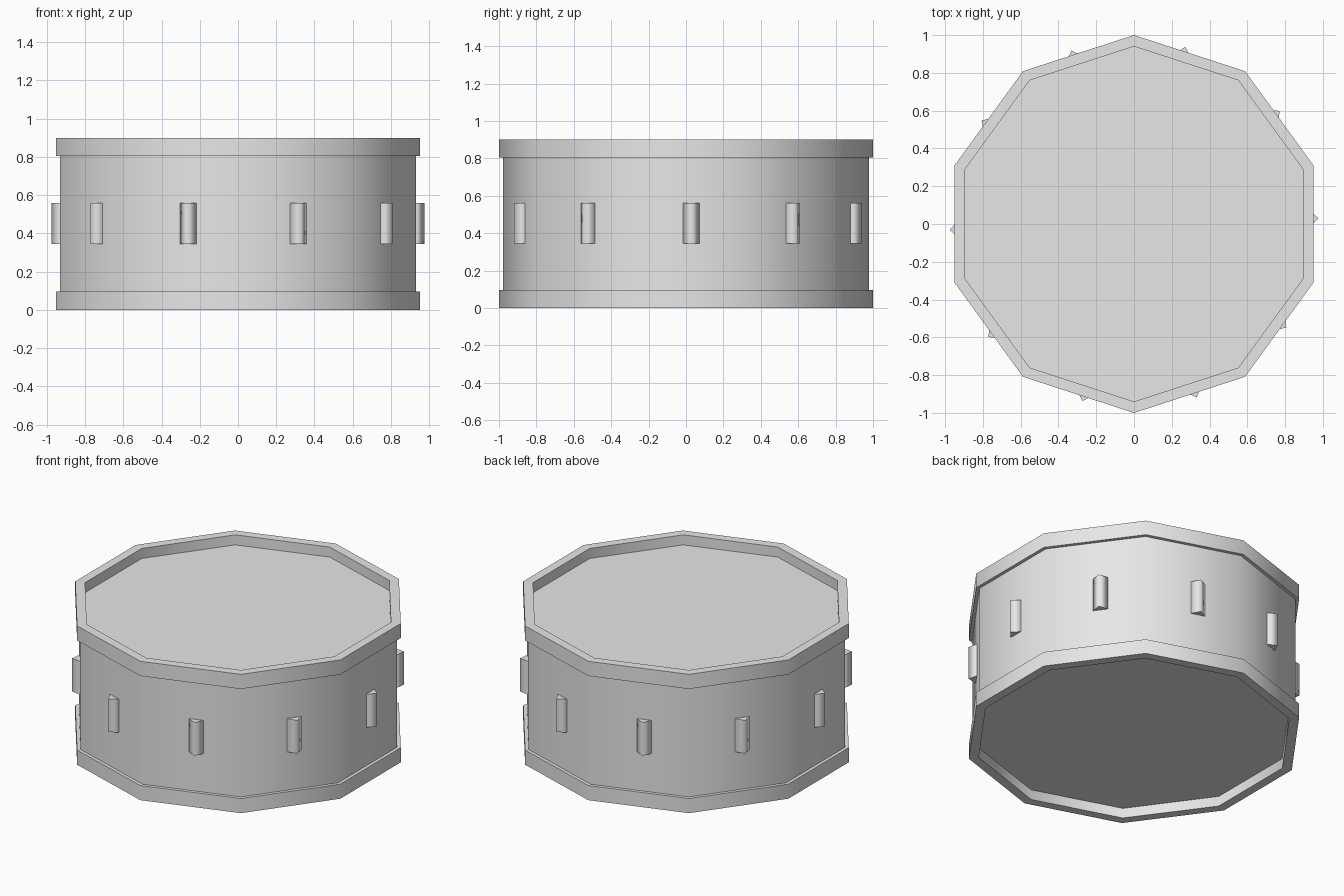
import bpy, bmesh
from math import pi, radians, sin, cos
from mathutils import Matrix

SIDES = 10
LUG_TWIST = radians(1.8)

cube = bpy.data.objects.get("Cube")
if cube:
    bpy.data.objects.remove(cube, do_unlink=True)

grey = bpy.data.materials.new("light_grey")
grey.use_nodes = True
colour = (0.8, 0.8, 0.8, 1)
grey.diffuse_color = colour
grey.node_tree.nodes["Principled BSDF"].inputs["Base Color"].default_value = colour


def finish(name, bm):
    """Smooth the upright faces and keep horizontal faces crisp."""
    bmesh.ops.recalc_face_normals(bm, faces=bm.faces)
    for f in bm.faces:
        f.smooth = abs(f.normal.z) < 0.5
    for e in bm.edges:
        e.smooth = all(f.smooth for f in e.link_faces)
    mesh = bpy.data.meshes.new(name)
    bm.to_mesh(mesh)
    bm.free()
    mesh.materials.append(grey)
    obj = bpy.data.objects.new(name, mesh)
    bpy.context.collection.objects.link(obj)
    return obj


def ring(bm, radius, z, sides=SIDES):
    return [bm.verts.new((radius * sin(2 * pi * i / sides),
                          radius * cos(2 * pi * i / sides), z))
            for i in range(sides)]


def bridge(bm, a, b):
    n = len(a)
    for i in range(n):
        j = (i + 1) % n
        bm.faces.new((a[i], a[j], b[j], b[i]))


def prism(name, radius, z0, z1, sides=SIDES):
    bm = bmesh.new()
    low, high = ring(bm, radius, z0, sides), ring(bm, radius, z1, sides)
    bridge(bm, low, high)
    bm.faces.new(low)
    bm.faces.new(high)
    return finish(name, bm)


def hoop(name, z0, z1):
    bm = bmesh.new()
    loops = [ring(bm, r, z) for r, z in ((1, z0), (1, z1), (0.94, z1), (0.94, z0))]
    for i in range(4):
        bridge(bm, loops[i], loops[(i + 1) % 4])
    return finish(name, bm)


# Shell whose end faces are the recessed drum heads
prism("drum_shell", 0.978, 0.065, 0.835)

# Hoops around both ends
hoop("bottom_hoop", 0, 0.095)
hoop("top_hoop", 0.805, 0.9)

# Diamond lugs half sunk into the middle of each side
for i in range(SIDES):
    lug = prism(f"lug_{i + 1}", 0.045, 0.345, 0.56, 4)
    spin = Matrix.Rotation(2 * pi * i / SIDES + LUG_TWIST, 4, "Z")
    lug.data.transform(spin @ Matrix.Translation((0.931, 0, 0)))
